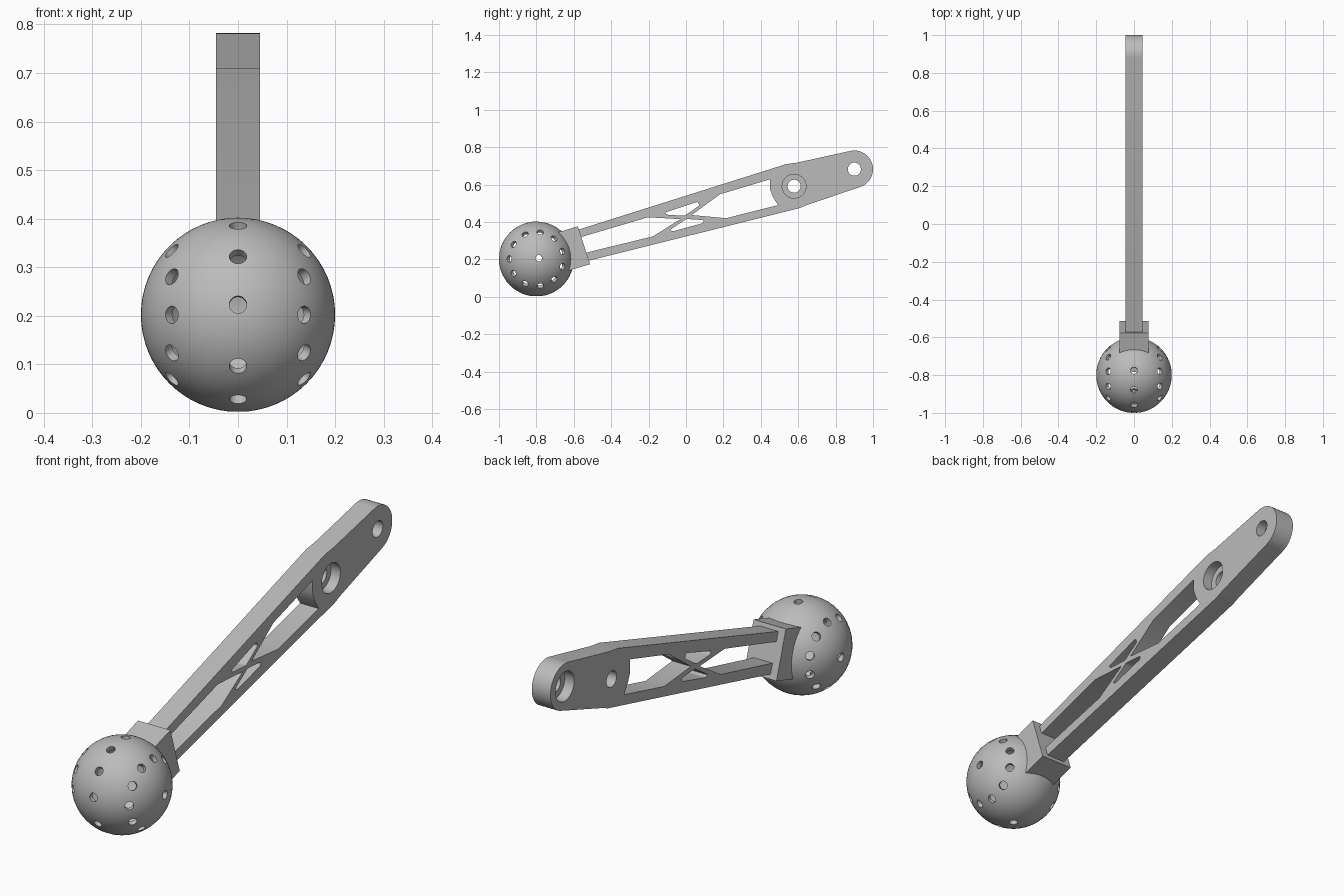
import bpy, bmesh
from math import sin, cos, radians, sqrt
from mathutils import Vector

cube = bpy.data.objects.get("Cube")
if cube:
    bpy.data.objects.remove(cube, do_unlink=True)

grey = bpy.data.materials.new("plain grey")
grey.use_nodes = True
grey.diffuse_color = (0.5, 0.5, 0.5, 1)
grey.node_tree.nodes["Principled BSDF"].inputs["Base Color"].default_value = (0.5, 0.5, 0.5, 1)


def finish_mesh(name, bm):
    bmesh.ops.recalc_face_normals(bm, faces=bm.faces)
    mesh = bpy.data.meshes.new(name)
    bm.to_mesh(mesh)
    bm.free()
    obj = bpy.data.objects.new(name, mesh)
    mesh.materials.append(grey)
    bpy.context.collection.objects.link(obj)
    return obj


def plate(name, points, half_width, rounding=0):
    """Side profile of (y, z) points, extruded evenly across x."""
    bm = bmesh.new()
    bm.faces.new([bm.verts.new((-half_width, y, z)) for y, z in points])
    if rounding:
        bmesh.ops.bevel(bm, geom=bm.verts[:], offset=rounding, segments=4,
                        profile=0.5, affect='VERTICES')
    side = bmesh.ops.extrude_face_region(bm, geom=bm.faces[:])
    moved = [v for v in side["geom"] if isinstance(v, bmesh.types.BMVert)]
    bmesh.ops.translate(bm, verts=moved, vec=(2 * half_width, 0, 0))
    return finish_mesh(name, bm)


def add_rod(bm, start, end, radius, sides):
    start, end = Vector(start), Vector(end)
    turn = (end - start).to_track_quat('Z', 'Y').to_matrix().to_4x4()
    turn.translation = (start + end) / 2
    bmesh.ops.create_cone(bm, cap_ends=True, segments=sides, radius1=radius,
                          radius2=radius, depth=(end - start).length, matrix=turn)


def rod(name, start, end, radius):
    bm = bmesh.new()
    add_rod(bm, start, end, radius, 40)
    return finish_mesh(name, bm)


def ball(name, radius):
    bm = bmesh.new()
    bmesh.ops.create_uvsphere(bm, u_segments=64, v_segments=32, radius=radius)
    bmesh.ops.translate(bm, verts=bm.verts, vec=CENTRE)
    return finish_mesh(name, bm)


def cut(obj, *cutters):
    for cutter in cutters:
        mod = obj.modifiers.new("cut", 'BOOLEAN')
        mod.operation, mod.solver, mod.object = 'DIFFERENCE', 'EXACT', cutter
        bpy.context.view_layer.update()
        graph = bpy.context.evaluated_depsgraph_get()
        mesh = bpy.data.meshes.new_from_object(obj.evaluated_get(graph))
        obj.modifiers.clear()
        obj.data = mesh
        bpy.data.objects.remove(cutter, do_unlink=True)


def smooth(obj):
    bpy.ops.object.select_all(action='DESELECT')
    obj.select_set(True)
    bpy.context.view_layer.objects.active = obj
    bpy.ops.object.shade_smooth_by_angle(angle=radians(30))


CENTRE = Vector((0, -0.8, 0.202))
R = 0.2

# Hollow perforated ball: two side rings, a middle row and the two poles
shell = ball("perforated_ball", R)
directions = [Vector((1, 0.07, 0.02)), Vector((-1, 0.07, 0.02))]
for x in (-0.137, 0.137):
    ring = sqrt(R * R - x * x)
    for i in range(11):
        a = radians(180 + i * 360 / 11)
        directions.append(Vector((x, ring * cos(a), ring * sin(a))))
for a in (97, 67, 37, 6, -32, -61, -90):
    directions.append(Vector((0, -cos(radians(a)), sin(radians(a)))))
bm = bmesh.new()
for d in directions:
    d.normalize()
    add_rod(bm, CENTRE + d * 0.15, CENTRE + d * 0.23, 0.018, 20)
holes = finish_mesh("ball_hole_cutter", bm)
cut(shell, ball("ball_inside_cutter", R - 0.02), holes)
smooth(shell)

# Saddle block fitted to the back of the ball
saddle = plate("saddle_block", [(-0.70, 0.339), (-0.578, 0.377),
                                (-0.513, 0.174), (-0.64, 0.136)], 0.078)
cut(saddle, ball("saddle_cutter", R - 0.006))
smooth(saddle)

# Arm with a rounded far end
END = (0.9, 0.682)
outline = [(-0.60, 0.351), (0.535, 0.709), (0.594, 0.717)]
for i in range(25):
    a = radians(102 - i * 173 / 24)
    outline.append((END[0] + 0.1 * cos(a), END[1] + 0.1 * sin(a)))
outline += [(0.642, 0.489), (0.604, 0.473), (-0.54, 0.188)]
arm = plate("arm", outline, 0.045)

# Openings that leave crossed struts between the two rails
openings = [
    ([(-0.66, 0.29), (-0.203, 0.425), (-0.03, 0.415), (-0.176, 0.323), (-0.64, 0.210)], 0),
    ([(0.182, 0.548), (0.449, 0.628), (0.449, 0.575), (0.465, 0.532),
      (0.492, 0.490), (0.214, 0.420), (0.03, 0.437)], 0),
    ([(-0.112, 0.450), (0.063, 0.508), (0.072, 0.488), (-0.008, 0.433), (-0.10, 0.438)], 0.007),
    ([(-0.086, 0.357), (0.002, 0.416), (0.094, 0.410), (0.092, 0.394), (-0.07, 0.350)], 0.007),
]
cut(arm, *[plate("opening_cutter", pts, 0.1, r) for pts, r in openings])

# Two pivot holes, counterbored on opposite sides
for (y, z), side in (((0.578, 0.591), 1), (END, -1)):
    cut(arm, rod("pivot_cutter", (-0.1, y, z), (0.1, y, z), 0.035),
        rod("counterbore_cutter", (0, y, z), (0.1 * side, y, z), 0.064))
smooth(arm)
